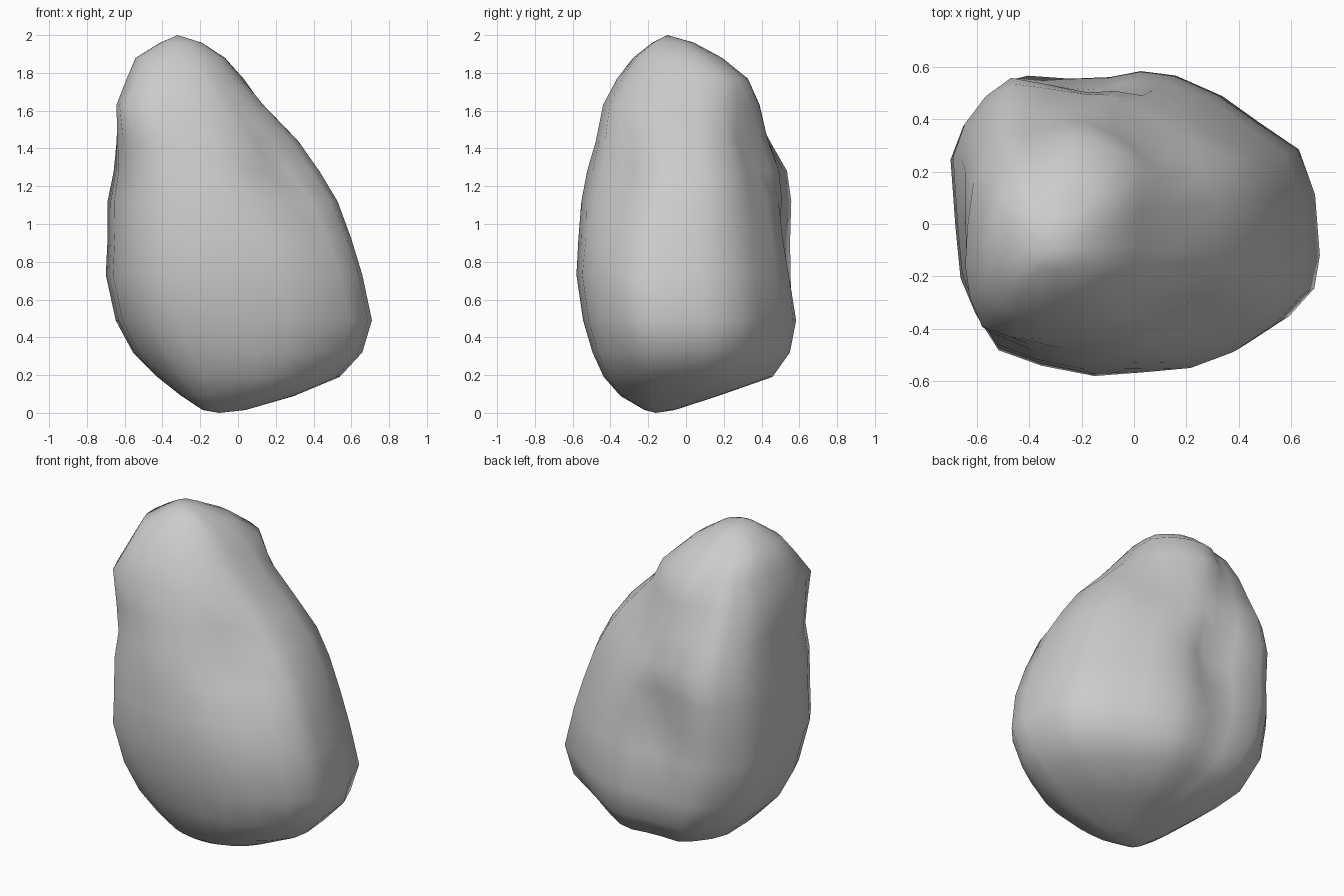
import bpy, bmesh, math
from mathutils import Vector

# Plan outline of the boulder seen from above
plan = [(-.70, .26), (-.65, .39), (-.56, .50), (-.45, .575), (-.28, .56), (-.12, .565), (0, .59), (.14, .575),
        (.33, .50), (.48, .39), (.63, .28), (.69, .10), (.71, -.14), (.69, -.27), (.59, -.38),
        (.42, -.49), (.25, -.55), (.07, -.565), (-.13, -.58), (-.34, -.54), (-.51, -.48),
        (-.60, -.34), (-.66, -.20), (-.68, 0)]

# Height, left, right, front and back limits of each section
levels = [(.015, -.19, .04, -.22, -.06), (.09, -.31, .30, -.35, .17), (.19, -.44, .54, -.44, .46),
          (.32, -.57, .66, -.50, .55), (.49, -.66, .71, -.55, .58), (.73, -.71, .66, -.585, .565),
          (.92, -.70, .61, -.575, .565), (1.12, -.70, .55, -.56, .57), (1.28, -.67, .46, -.53, .55),
          (1.44, -.665, .34, -.48, .47), (1.63, -.66, .14, -.43, .41), (1.77, -.61, .02, -.36, .35),
          (1.88, -.56, -.07, -.28, .21), (1.96, -.42, -.19, -.18, .05)]

# Hollows, and bulges with negative depth: centre, radius, depth
hollows = [((.06, .42, 1.3), .25, .12), ((-.12, .52, .92), .20, .09), ((.36, .34, 1.08), .25, .05),
           ((.24, -.37, 1.28), .23, .12), ((.42, -.32, 1.1), .26, .04), ((.40, .45, .22), .24, .05),
           ((-.52, .30, 1.75), .26, .08), ((-.57, -.38, 1.6), .2, -.06), ((-.04, .22, 1.8), .16, -.06)]


def section_point(u, v, level):
    z, x0, x1, y0, y1 = level
    cx, cy = (x0 + x1) / 2, (y0 + y1) / 2
    # Sections get slightly rounder towards the top and bottom
    a, b = u / .71, v / .585
    r = math.hypot(a, b)
    t = min(1, abs(z - .9) / 1.1) ** 2 * .4
    k = (1 - t) + t / r
    p = Vector((cx + a * k * (x1 - x0) / 2, cy + b * k * (y1 - y0) / 2, z))
    inward = Vector((cx - p.x, cy - p.y, 0)).normalized()
    push = sum(d * math.exp(-((p - Vector(c)).length / s) ** 2) for c, s, d in hollows)
    return p + inward * push


# Boulder: stacked sections closed by a point at each end
bm = bmesh.new()
rings = [[bm.verts.new(section_point(u, v, lv)) for u, v in plan] for lv in levels]
bottom = bm.verts.new((-.10, -.16, 0))
top = bm.verts.new((-.32, -.10, 2))
n = len(plan)
for i in range(n):
    j = (i + 1) % n
    for lo, hi in zip(rings, rings[1:]):
        bm.faces.new((lo[i], lo[j], hi[j], hi[i]))
    bm.faces.new((bottom, rings[0][j], rings[0][i]))
    bm.faces.new((top, rings[-1][i], rings[-1][j]))
bmesh.ops.recalc_face_normals(bm, faces=bm.faces)
for f in bm.faces:
    f.smooth = True
mesh = bpy.data.meshes.new("boulder")
bm.to_mesh(mesh)
bm.free()
boulder = bpy.data.objects.new("boulder", mesh)
bpy.context.collection.objects.link(boulder)
